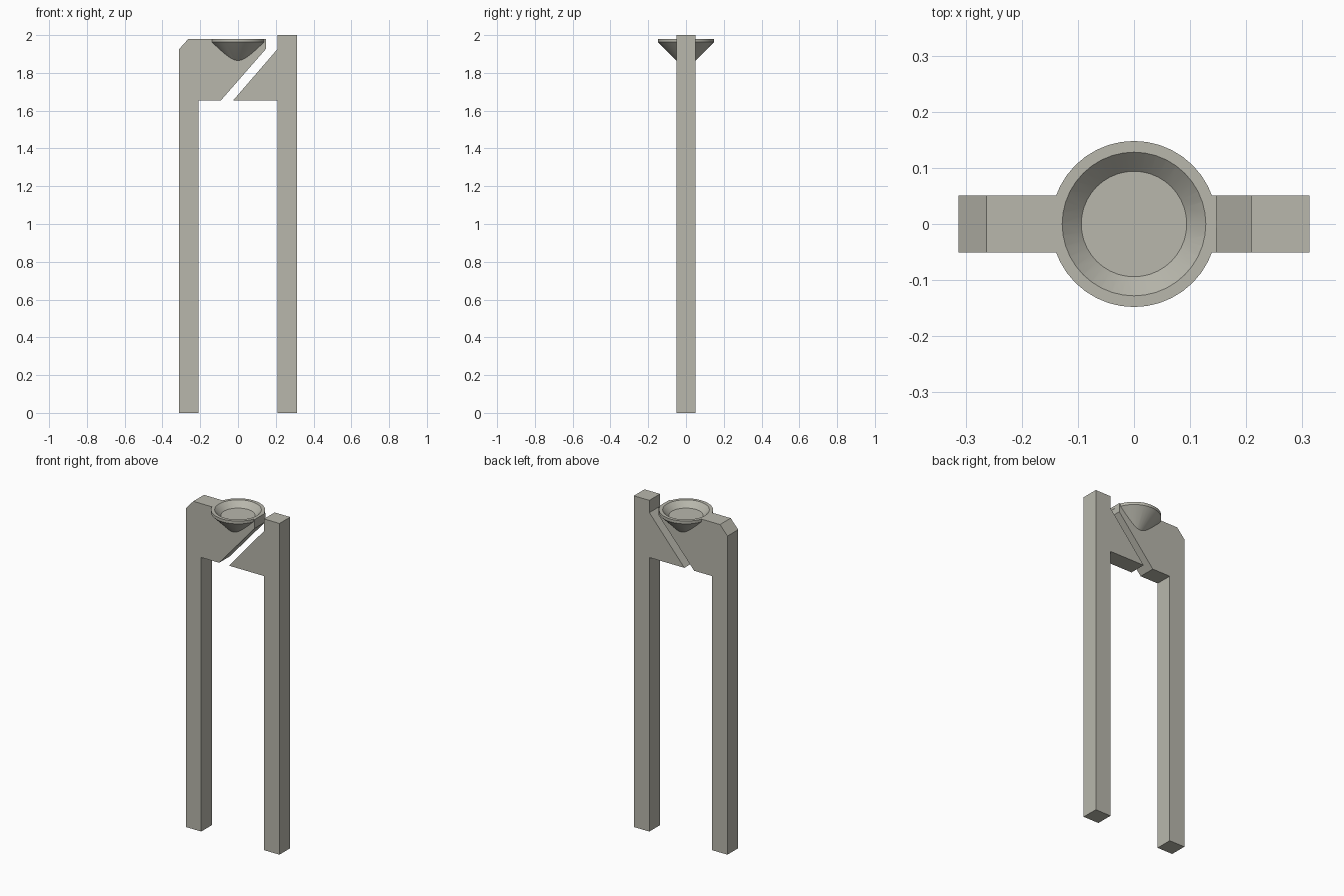
import bpy, bmesh, math

if "Cube" in bpy.data.objects:
    bpy.data.objects.remove(bpy.data.objects["Cube"], do_unlink=True)

stone = bpy.data.materials.new("warm grey")
colour = (0.48, 0.474, 0.413, 1)
stone.diffuse_color = colour
stone.use_nodes = True
stone.node_tree.nodes["Principled BSDF"].inputs["Base Color"].default_value = colour


def make(name, bm):
    bmesh.ops.recalc_face_normals(bm, faces=bm.faces[:])
    mesh = bpy.data.meshes.new(name)
    bm.to_mesh(mesh)
    bm.free()
    mesh.materials.append(stone)
    ob = bpy.data.objects.new(name, mesh)
    bpy.context.collection.objects.link(ob)
    return ob


def slab(name, outline, half=0.051):
    """Extrude an x-z outline through the thickness in y."""
    bm = bmesh.new()
    face = bm.faces.new([bm.verts.new((x, -half, z)) for x, z in outline])
    out = bmesh.ops.extrude_face_region(bm, geom=[face])
    verts = [v for v in out["geom"] if isinstance(v, bmesh.types.BMVert)]
    bmesh.ops.translate(bm, verts=verts, vec=(0, 2 * half, 0))
    return make(name, bm)


def lathe(name, profile, steps=40):
    """Spin an r-z profile, which starts and ends on the axis, around z."""
    bm = bmesh.new()
    verts = [bm.verts.new((r, 0, z)) for r, z in profile]
    edges = [bm.edges.new(p) for p in zip(verts, verts[1:])]
    bmesh.ops.spin(bm, geom=verts + edges, cent=(0, 0, 0), axis=(0, 0, 1),
                   angle=math.tau, steps=steps)
    bmesh.ops.remove_doubles(bm, verts=bm.verts[:], dist=1e-5)
    return make(name, bm)


def boolean(ob, other, operation):
    mod = ob.modifiers.new(operation.title(), "BOOLEAN")
    mod.operation, mod.solver, mod.object = operation, "EXACT", other
    bpy.context.view_layer.objects.active = ob
    bpy.ops.object.modifier_apply(modifier=mod.name)
    bpy.data.objects.remove(other, do_unlink=True)


TOP = 1.98

# Post with the bracket that carries the bowl
bowl_post = slab("bowl_post", [
    (-0.313, 0), (-0.21, 0), (-0.21, 1.655), (-0.09, 1.655),
    (0.147, 1.926), (0.147, TOP), (-0.263, TOP), (-0.313, 1.924)])

# Taller post with the sloping wedge
wedge_post = slab("wedge_post", [
    (0.209, 0), (0.313, 0), (0.313, 2), (0.209, 2),
    (0.209, 1.926), (-0.025, 1.655), (0.209, 1.655)])

# Funnel-shaped bowl with a rounded tip, joined to the bracket
bowl = lathe("bowl", [
    (0, TOP), (0.148, TOP), (0.148, 1.963), (0.055, 1.869),
    (0.04, 1.857), (0.02, 1.849), (0, 1.846)])
boolean(bowl_post, bowl, "UNION")

# Shallow hollow with a flat floor
hollow = lathe("hollow", [
    (0, TOP + 0.034), (0.162, TOP + 0.034), (0.094, TOP - 0.034), (0, TOP - 0.034)])
boolean(bowl_post, hollow, "DIFFERENCE")

# Smooth the round walls, keep the rims sharp
bpy.ops.object.select_all(action="DESELECT")
bowl_post.select_set(True)
bpy.context.view_layer.objects.active = bowl_post
bpy.ops.object.shade_smooth_by_angle(angle=math.radians(25))
